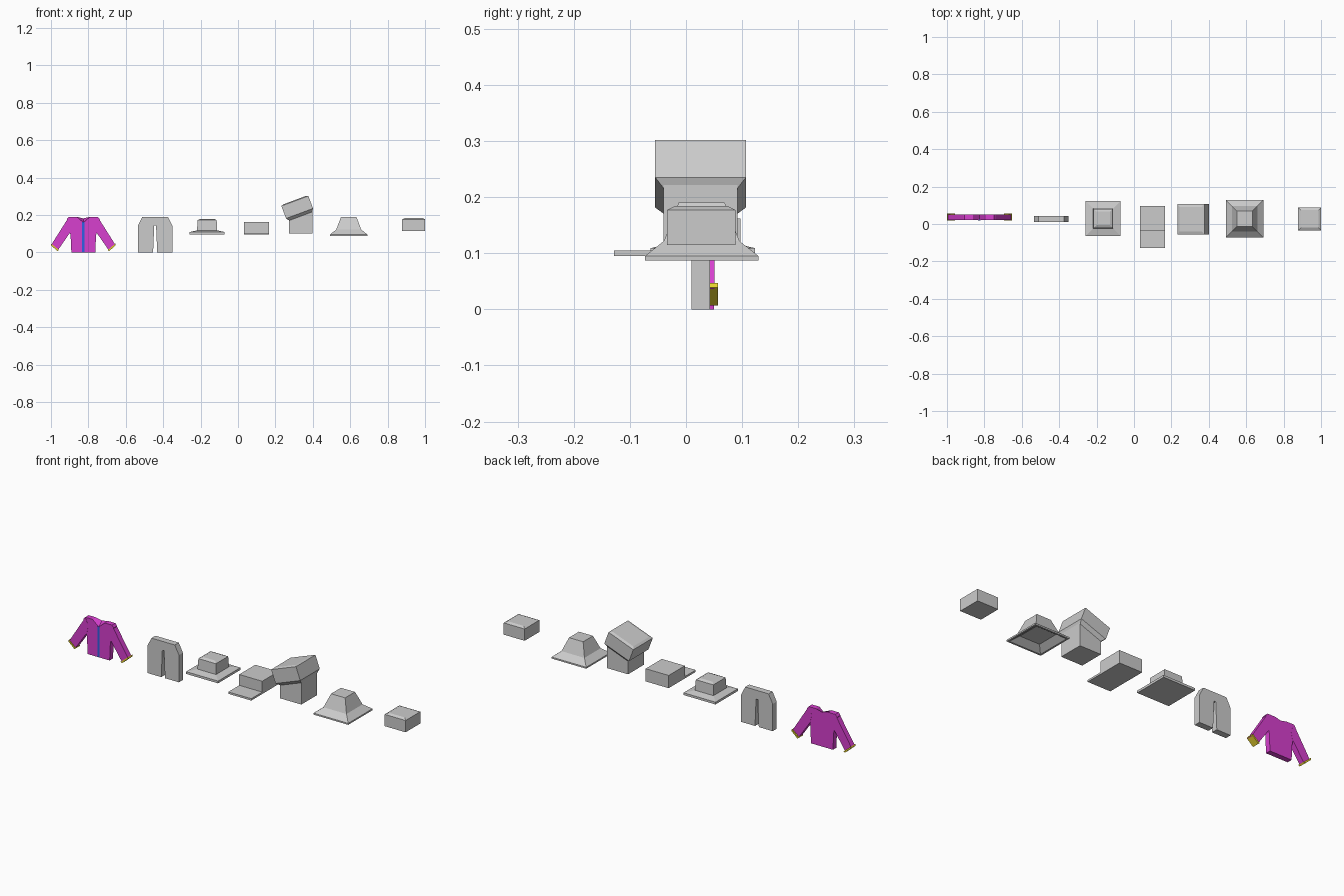
import bpy, bmesh, math
from mathutils import Matrix, Vector

if "Cube" in bpy.data.objects:
    bpy.data.objects.remove(bpy.data.objects["Cube"])


def material(name, rgb):
    m = bpy.data.materials.new(name)
    m.diffuse_color = (*rgb, 1)
    m.use_nodes = True
    m.node_tree.nodes["Principled BSDF"].inputs["Base Color"].default_value = m.diffuse_color
    return m


MAGENTA = material("magenta", (0.68, 0.05, 0.62))
YELLOW = material("yellow", (0.8, 0.65, 0.03))
BLUE = material("blue", (0.03, 0.12, 0.75))


def bridge(name, rings, mat=None):
    """Flat-shaded solid from equal-length rings of points, capped at both ends."""
    bm = bmesh.new()
    loops = [[bm.verts.new(p) for p in r] for r in rings]
    n = len(loops[0])
    for a, b in zip(loops, loops[1:]):
        for i in range(n):
            j = (i + 1) % n
            bm.faces.new((a[i], a[j], b[j], b[i]))
    bm.faces.new(loops[0])
    bm.faces.new(loops[-1])
    bmesh.ops.recalc_face_normals(bm, faces=bm.faces)
    me = bpy.data.meshes.new(name)
    bm.to_mesh(me)
    bm.free()
    ob = bpy.data.objects.new(name, me)
    bpy.context.collection.objects.link(ob)
    if mat:
        me.materials.append(mat)
    return ob


def slab(name, outline, y0, y1, mat=None):
    return bridge(name, [[(x, y, z) for x, z in outline] for y in (y0, y1)], mat)


def stack(name, cx, cy, levels):
    """Rectangular tiers: each level is (half x, half y, z)."""
    return bridge(name, [[(cx + sx * hx, cy + sy * hy, z)
                          for sx, sy in ((-1, -1), (1, -1), (1, 1), (-1, 1))]
                         for hx, hy, z in levels])


# Jacket body with a V neck cut lower at the front
JX = -0.827


def body_ring(y, neck):
    half = [(0.035, 0.19), (0.078, 0.19), (0.088, 0.178), (0.068, 0.09), (0.064, 0)]
    right = [(JX + x, y, z) for x, z in half]
    left = [(JX - x, y, z) for x, z in reversed(half)]
    return right + left + [(JX, y, neck)]


bridge("jacket_body", [body_ring(0.022, 0.16), body_ring(0.05, 0.182)], MAGENTA)
slab("jacket_zip", [(JX - 0.006, 0.002), (JX + 0.006, 0.002),
                    (JX + 0.006, 0.162), (JX - 0.006, 0.162)], 0.02, 0.026, BLUE)

# Sleeves and cuff bands
for side, s in (("left", -1), ("right", 1)):
    sleeve = [(0.077, 0.19), (0.173, 0.038), (0.138, 0.009), (0.068, 0.11), (0.06, 0.15)]
    slab(side + "_sleeve", [(JX + s * x, z) for x, z in sleeve], 0.0215, 0.0505, MAGENTA)
    cuff = [(0.171, 0.047), (0.174, 0.039), (0.138, 0.007), (0.131, 0.013)]
    slab(side + "_cuff", [(JX + s * x, z) for x, z in cuff], 0.018, 0.057, YELLOW)

# Trousers with sloped hips and a tapering slit between the legs
PX = -0.443
legs = [(0.068, 0.19), (0.092, 0.143), (0.092, 0), (0.011, 0), (0.005, 0.143)]
slab("trousers", [(PX + x, z) for x, z in legs]
     + [(PX - x, z) for x, z in reversed(legs)], 0.01, 0.043)

# Wide-brimmed hat
stack("brimmed_hat", -0.165, 0.03, [
    (0.093, 0.093, 0.097), (0.093, 0.093, 0.109), (0.054, 0.054, 0.118),
    (0.051, 0.051, 0.173), (0.036, 0.036, 0.18)])

# Peaked cap, one side profile swept across x
cap = [(-0.128, 0.095), (0.097, 0.095), (0.097, 0.162), (-0.037, 0.162),
       (-0.037, 0.105), (-0.128, 0.105)]
bridge("peaked_cap", [[(x, y, z) for y, z in cap] for x in (0.033, 0.167)])

# Tall hat: band and tilted puffed top
stack("tall_hat_band", 0.335, 0.026, [(0.062, 0.066, 0.102), (0.062, 0.066, 0.228)])
puff = stack("tall_hat_top", 0, 0, [
    (0.065, 0.066, -0.053), (0.077, 0.081, -0.037), (0.077, 0.081, 0.034),
    (0.064, 0.066, 0.039)])
puff.data.transform(Matrix.Translation((0.316, 0.026, 0.243))
                    @ Matrix.Rotation(math.radians(-20.5), 4, 'Y'))

# Flared hat with a recessed underside
stack("flared_hat", 0.592, 0.028, [
    (0.058, 0.058, 0.112), (0.092, 0.092, 0.087), (0.101, 0.101, 0.087),
    (0.101, 0.101, 0.095), (0.067, 0.067, 0.122), (0.041, 0.041, 0.19)])

# Small box cap
stack("box_cap", 0.939, 0.027, [
    (0.061, 0.061, 0.115), (0.061, 0.061, 0.177), (0.047, 0.047, 0.184)])
